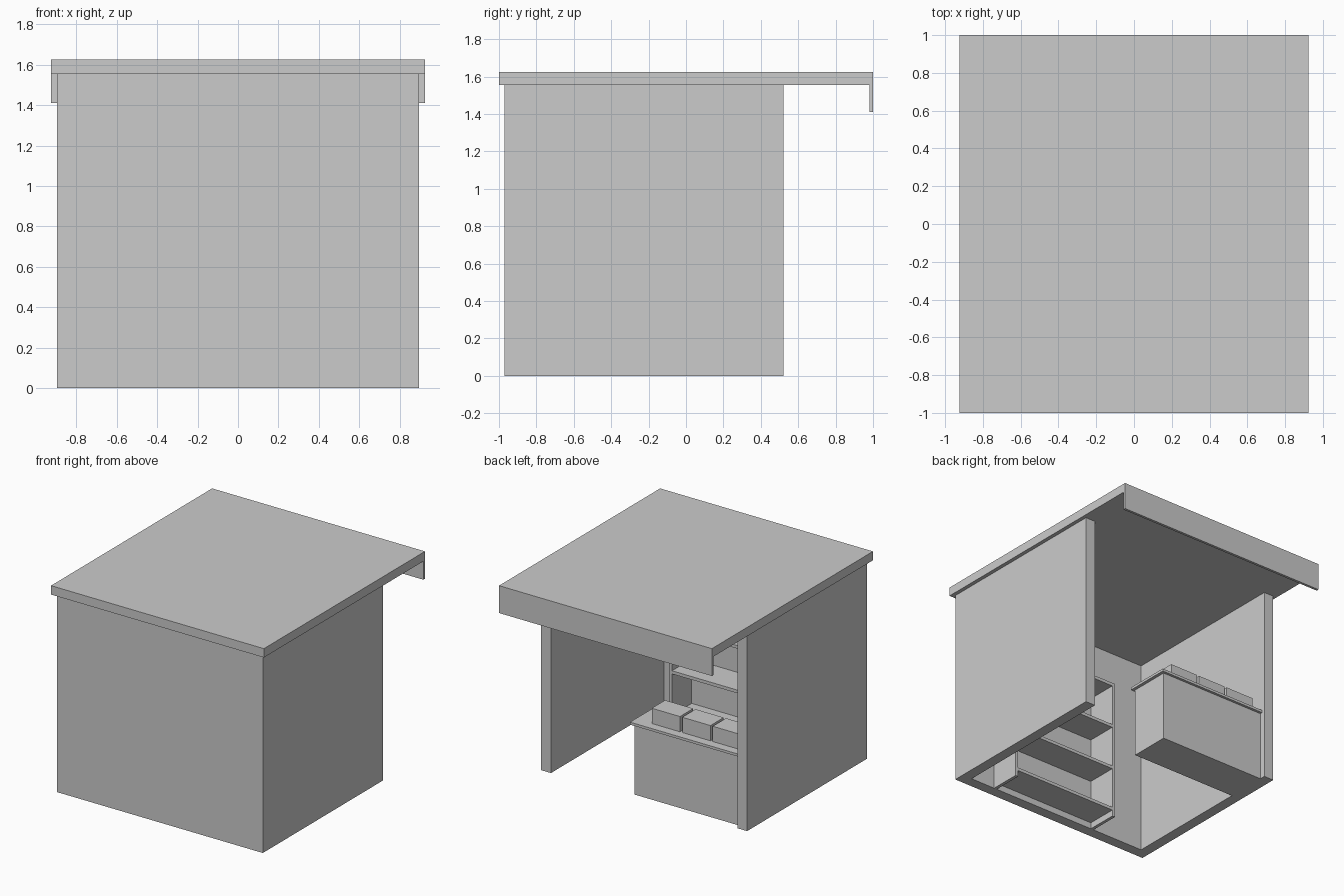
import bpy, bmesh

if "Cube" in bpy.data.objects:
    bpy.data.objects.remove(bpy.data.objects["Cube"])

grey = bpy.data.materials.new("plain_grey")
grey.diffuse_color = (0.6, 0.6, 0.6, 1)
grey.use_nodes = True
grey.node_tree.nodes["Principled BSDF"].inputs["Base Color"].default_value = grey.diffuse_color


def finish(name, bm):
    bmesh.ops.recalc_face_normals(bm, faces=bm.faces)
    mesh = bpy.data.meshes.new(name)
    bm.to_mesh(mesh)
    bm.free()
    mesh.materials.append(grey)
    obj = bpy.data.objects.new(name, mesh)
    bpy.context.collection.objects.link(obj)
    return obj


def box(name, x, y, z):
    """Box from (min, max) ranges on each axis."""
    bm = bmesh.new()
    bmesh.ops.create_cube(bm, size=1)
    for v in bm.verts:
        v.co = [r[0] if c < 0 else r[1] for c, r in zip(v.co, (x, y, z))]
    return finish(name, bm)


def prism(name, outline, z0, z1):
    """Flat outline extruded upwards."""
    bm = bmesh.new()
    face = bm.faces.new([bm.verts.new((x, y, z0)) for x, y in outline])
    top = bmesh.ops.extrude_face_region(bm, geom=[face])
    for v in top["geom"]:
        if isinstance(v, bmesh.types.BMVert):
            v.co.z = z1
    return finish(name, bm)


# Three walls as one U-shaped shell, open at the back and with no floor
W, T = 0.895, 0.085
FRONT, BACK = -0.97, 0.52
INNER = FRONT + T
prism("walls", [(-W, BACK), (-W, FRONT), (W, FRONT), (W, BACK),
                (W - T, BACK), (W - T, INNER), (-W + T, INNER), (-W + T, BACK)],
      0, 1.555)

# Overhanging flat roof with a hanging fascia board
box("roof", (-0.925, 0.925), (-1, 1), (1.555, 1.625))
box("fascia", (-0.925, 0.925), (0.98, 1), (1.41, 1.555))

# Serving counter against one side wall
box("counter_base", (-W + T, 0.115), (0.15, 0.475), (0, 0.55))
box("counter_top", (-W + T, 0.14), (0.13, 0.495), (0.55, 0.57))

# Row of goods boxes on the counter
for i in range(3):
    x1 = -0.265 * i
    box(f"goods_box_{i + 1}", (x1 - 0.245, x1), (0.26, 0.425), (0.57, 0.69))

# Shelf unit standing against the front wall
SX0, SX1, SY, P = -0.355, 0.595, -0.64, 0.025
box("shelf_side_right", (SX0, SX0 + P), (INNER, SY), (0, 1.125))
box("shelf_side_left", (SX1 - P, SX1), (INNER, SY), (0, 1.125))
for i in range(4):
    z = 0.05 + 0.35 * i
    box(f"shelf_{i + 1}", (SX0 + P, SX1 - P), (INNER, SY), (z, z + P))
